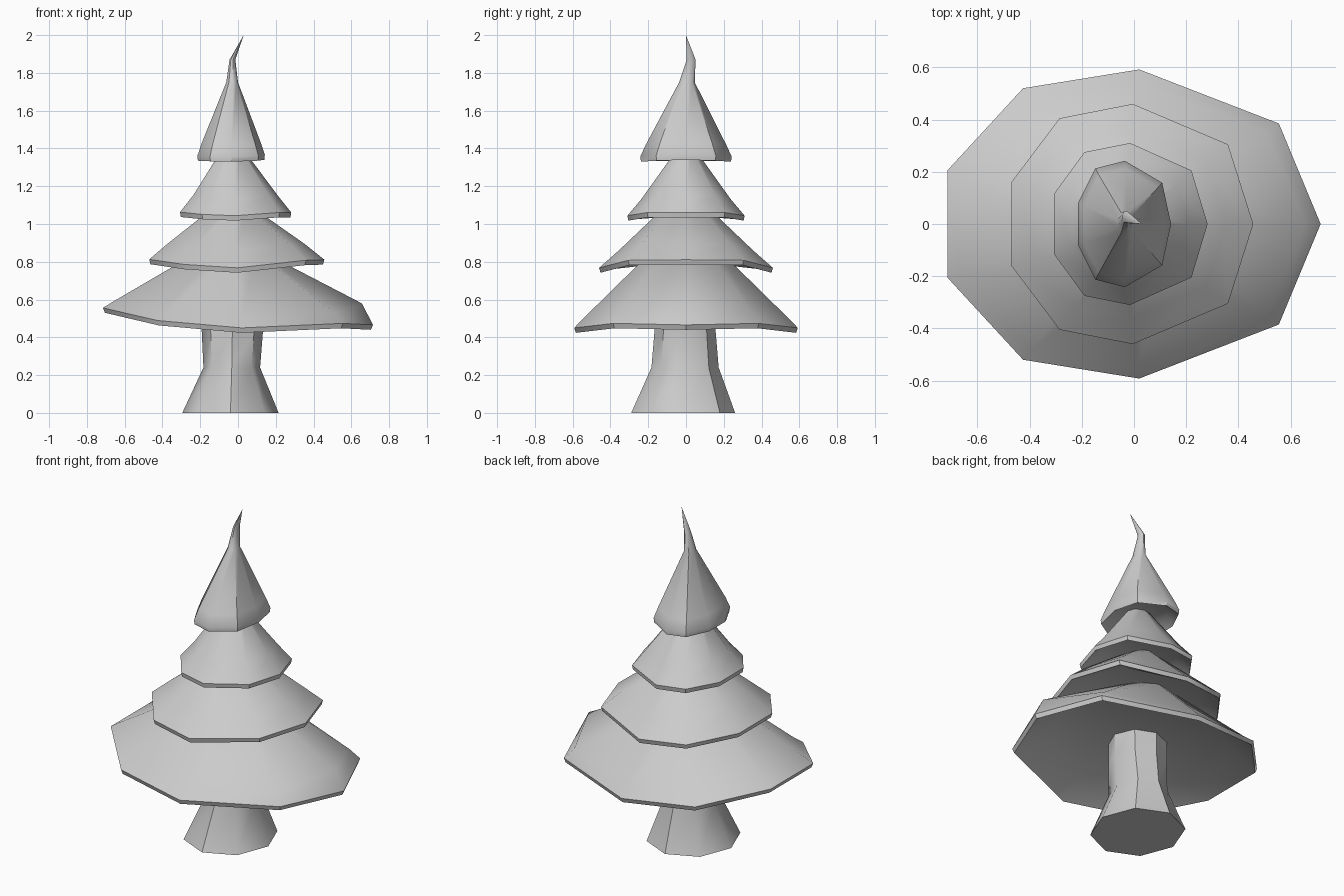
import bpy, math

if "Cube" in bpy.data.objects:
    bpy.data.objects.remove(bpy.data.objects["Cube"])


def loft(name, rings, apex=None):
    """Skin a stack of equal-sized rings, closing both ends."""
    n = len(rings[0])
    verts = [v for r in rings for v in r]
    faces = [tuple(reversed(range(n)))]
    for k in range(len(rings) - 1):
        for i in range(n):
            j = (i + 1) % n
            faces.append((k*n + i, k*n + j, (k+1)*n + j, (k+1)*n + i))
    last = (len(rings) - 1) * n
    if apex:
        verts.append(apex)
        faces += [(last + i, last + (i + 1) % n, len(verts) - 1) for i in range(n)]
    else:
        faces.append(tuple(range(last, last + n)))
    me = bpy.data.meshes.new(name)
    me.from_pydata(verts, [], faces)
    ob = bpy.data.objects.new(name, me)
    bpy.context.collection.objects.link(ob)
    bpy.ops.object.select_all(action='DESELECT')
    ob.select_set(True)
    bpy.context.view_layer.objects.active = ob
    bpy.ops.object.shade_smooth_by_angle(angle=math.radians(42))
    return ob


def mirror(half):
    """Nine-sided ring: first point lies on y = 0, the rest are mirrored."""
    return half + [(x, -y, z) for x, y, z in reversed(half[1:])]


def oval(cx, cy, rx, ry, z, n, turn=0):
    return [(cx + rx * math.cos(2*math.pi*i/n + turn),
             cy + ry * math.sin(2*math.pi*i/n + turn), z) for i in range(n)]


def tier(name, half, mid_scale, rises, cap_z, cx, upper, apex=None):
    """Bough skirt: recessed cap, hanging rim, thin lip, drape, upper rings."""
    def scaled(s, dz):
        return mirror([(cx + (x - cx) * s, y * s, z + d)
                       for (x, y, z), d in zip(half, dz)])
    cap = mirror([(cx + (x - cx) * .73, y * .73, cap_z) for x, y, z in half])
    rings = [cap, scaled(.985, [0] * 5), scaled(1, [.026] * 5),
             scaled(mid_scale, rises)]
    return loft(name, rings + upper, apex)


# Flared trunk
loft("trunk", [oval(-.04, -.015, .255, .275, 0, 8),
               oval(-.033, -.005, .15, .178, .24, 8),
               oval(-.03, -.005, .162, .162, .43, 8),
               oval(-.03, -.005, .165, .16, .60, 8)])

# Bough tiers, lowest to highest
tier("bough_tier_1",
     [(.715, 0, .44), (.555, .385, .448), (.02, .592, .424),
      (-.425, .52, .463), (-.715, .205, .53)],
     .92, [.14, .08, .075, .06, .06], .555, -.03,
     [oval(-.045, 0, .18, .19, .85, 9)])
tier("bough_tier_2",
     [(.457, 0, .785), (.36, .305, .782), (-.005, .46, .742),
      (-.285, .405, .76), (-.47, .16, .787)],
     .78, [.11, .11, .115, .115, .11], .835, -.02,
     [oval(-.03, 0, .09, .105, 1.1, 9)])
tier("bough_tier_3",
     [(.282, 0, 1.035), (.22, .205, 1.035), (-.015, .31, 1.018),
      (-.19, .275, 1.025), (-.307, .115, 1.037)],
     .76, [.115] * 5, 1.09, -.015,
     [oval(-.03, 0, .055, .045, 1.4, 9)])

# Top tier with a bent tip
tier("top_tier",
     [(.142, 0, 1.34), (.108, .158, 1.335), (-.035, .242, 1.33),
      (-.148, .213, 1.332), (-.215, .08, 1.335)],
     .88, [.09] * 5, 1.375, -.035,
     [oval(-.032, .005, .032, .042, 1.75, 9),
      oval(-.03, .027, .016, .024, 1.87, 9)],
     (.03, 0, 2.0))
